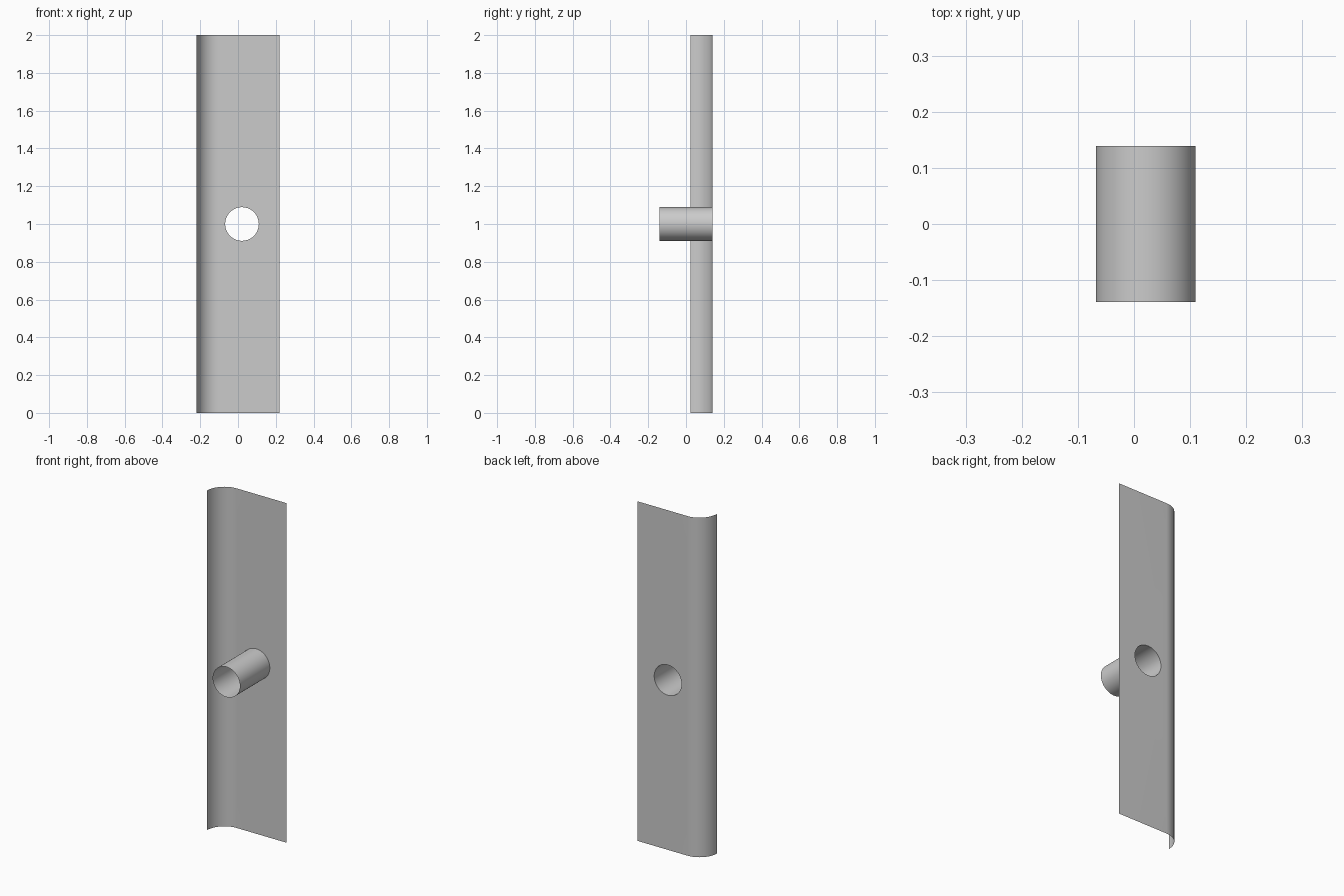
import bpy
import bmesh
from math import cos, sin, pi

cube = bpy.data.objects.get("Cube")
if cube:
    bpy.data.objects.remove(cube, do_unlink=True)

HEIGHT = 2.0
HALF_W = 0.22
BACK = 0.139                 # plane of the flat panel
BEND = 0.114                 # radius of the rolled edge
HOLE_X, HOLE_Z, HOLE_R = 0.021, 1.0, 0.089
SIDES, BEND_STEPS = 64, 20

grey = bpy.data.materials.new("plain grey")
grey.use_nodes = True
grey.diffuse_color = (0.6, 0.6, 0.6, 1)
grey.node_tree.nodes["Principled BSDF"].inputs["Base Color"].default_value = (0.6, 0.6, 0.6, 1)


def finish(bm, name):
    mesh = bpy.data.meshes.new(name)
    bm.to_mesh(mesh)
    bm.free()
    mesh.materials.append(grey)
    obj = bpy.data.objects.new(name, mesh)
    bpy.context.collection.objects.link(obj)
    bpy.ops.object.select_all(action="DESELECT")
    obj.select_set(True)
    bpy.context.view_layer.objects.active = obj
    bpy.ops.object.shade_smooth_by_angle()
    return obj


def ring(bm, y):
    return [bm.verts.new((HOLE_X + HOLE_R * cos(2 * pi * i / SIDES), y,
                          HOLE_Z + HOLE_R * sin(2 * pi * i / SIDES)))
            for i in range(SIDES)]


def loop_edges(bm, verts):
    return [bm.edges.new((a, b)) for a, b in zip(verts, verts[1:] + verts[:1])]


# Thin sheet: rolled left edge, flat panel with a round hole
bm = bmesh.new()
columns = []
for i in range(BEND_STEPS + 1):
    a = pi / 2 * i / BEND_STEPS
    x = -HALF_W + BEND * (1 - cos(a))
    y = BACK - BEND * (1 - sin(a))
    columns.append([bm.verts.new((x, y, z)) for z in (0, HEIGHT)])
for (a0, a1), (b0, b1) in zip(columns, columns[1:]):
    bm.faces.new((a0, b0, b1, a1))
low, high = columns[-1]
far_low, far_high = [bm.verts.new((HALF_W, BACK, z)) for z in (0, HEIGHT)]
border = [bm.edges.get((low, high))]
for a, b in ((high, far_high), (far_high, far_low), (far_low, low)):
    border.append(bm.edges.new((a, b)))
border += loop_edges(bm, ring(bm, BACK))
bmesh.ops.triangle_fill(bm, edges=border, use_beauty=True, normal=(0, -1, 0))
for f in bm.faces:
    f.normal_update()
    if f.normal.y > 0:
        f.normal_flip()
finish(bm, "bent_sheet")

# Open tube reaching forward from the hole
bm = bmesh.new()
front, back = ring(bm, -BACK), ring(bm, BACK)
for i in range(SIDES):
    j = (i + 1) % SIDES
    bm.faces.new((front[i], back[i], back[j], front[j]))
bmesh.ops.recalc_face_normals(bm, faces=bm.faces)
finish(bm, "open_tube")
